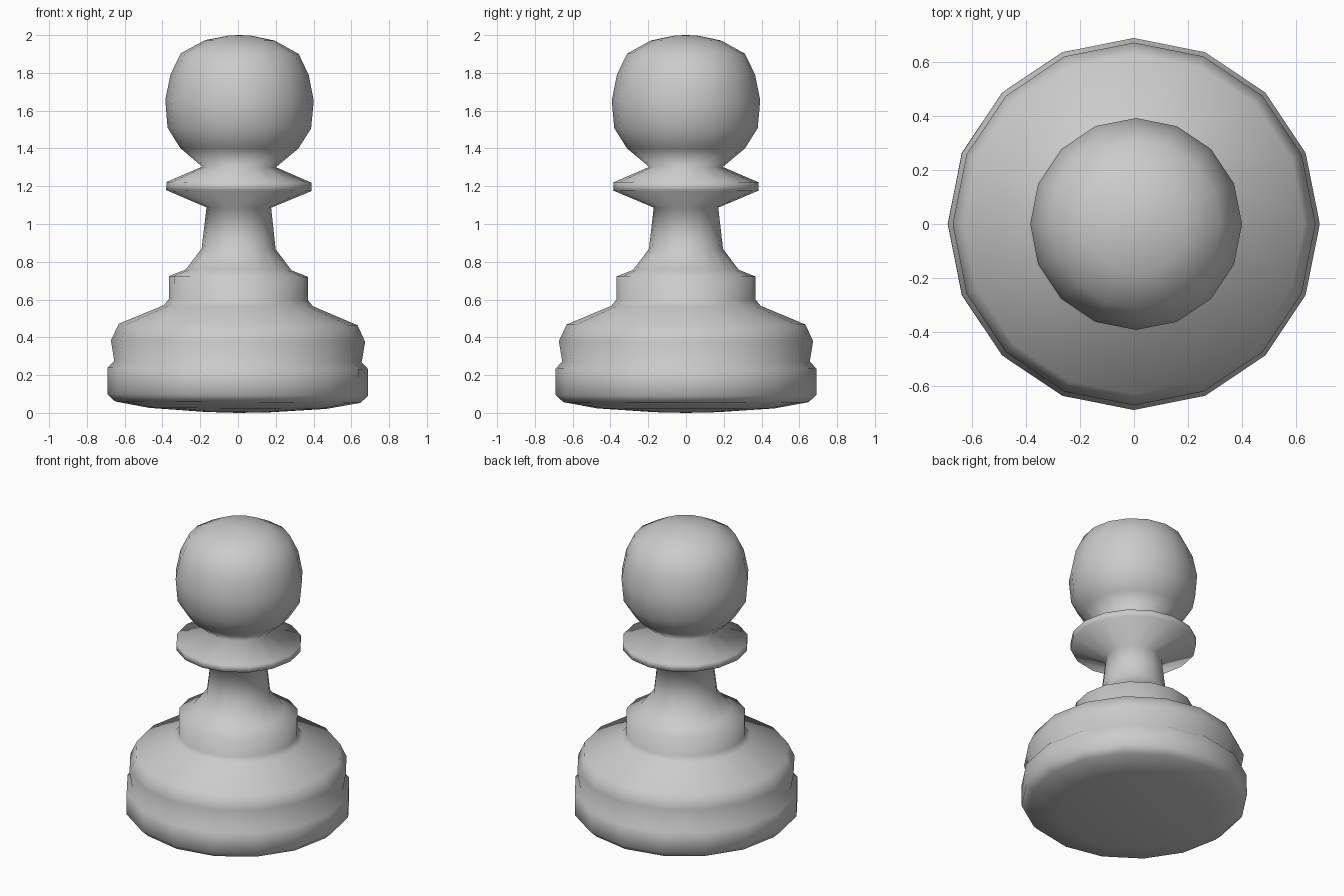
import bpy, bmesh
from math import tau
from mathutils import Matrix

if "Cube" in bpy.data.objects:
    bpy.data.objects.remove(bpy.data.objects["Cube"])

SIDES = 16
LEAN = 0.006  # the turned piece leans very slightly to the right

# Half profile (radius, height), from the underside up to the crown
foot = [(0, 0.0), (0.17, 0.004), (0.47, 0.024), (0.65, 0.057), (0.69, 0.095),
        (0.69, 0.235), (0.655, 0.272), (0.673, 0.38), (0.632, 0.468)]
step = [(0.395, 0.567), (0.368, 0.6), (0.368, 0.722), (0.28, 0.757)]
neck = [(0.196, 0.868), (0.171, 1.087)]
collar = [(0.385, 1.177), (0.385, 1.22), (0.195, 1.302)]
head = [(0.312, 1.4), (0.38, 1.508), (0.393, 1.655), (0.366, 1.79),
        (0.312, 1.902), (0.185, 1.972), (0.057, 1.998), (0, 2.0)]
profile = foot + step + neck + collar + head

# Turn the profile around the z axis
bm = bmesh.new()
verts = [bm.verts.new((r, 0, z)) for r, z in profile]
edges = [bm.edges.new(pair) for pair in zip(verts, verts[1:])]
bmesh.ops.spin(bm, geom=verts + edges, cent=(0, 0, 0), axis=(0, 0, 1),
               angle=tau, steps=SIDES, use_duplicate=False)
bmesh.ops.remove_doubles(bm, verts=bm.verts[:], dist=0.0005)
bmesh.ops.recalc_face_normals(bm, faces=bm.faces[:])

# Slight lean, centred near the foot
lean = Matrix.Translation((-0.002, 0, 0)) @ Matrix.Rotation(LEAN, 4, 'Y')
bmesh.ops.transform(bm, matrix=lean, verts=bm.verts[:])
for face in bm.faces:
    face.smooth = True

mesh = bpy.data.meshes.new("pawn")
bm.to_mesh(mesh)
bm.free()
bpy.context.collection.objects.link(bpy.data.objects.new("pawn", mesh))
